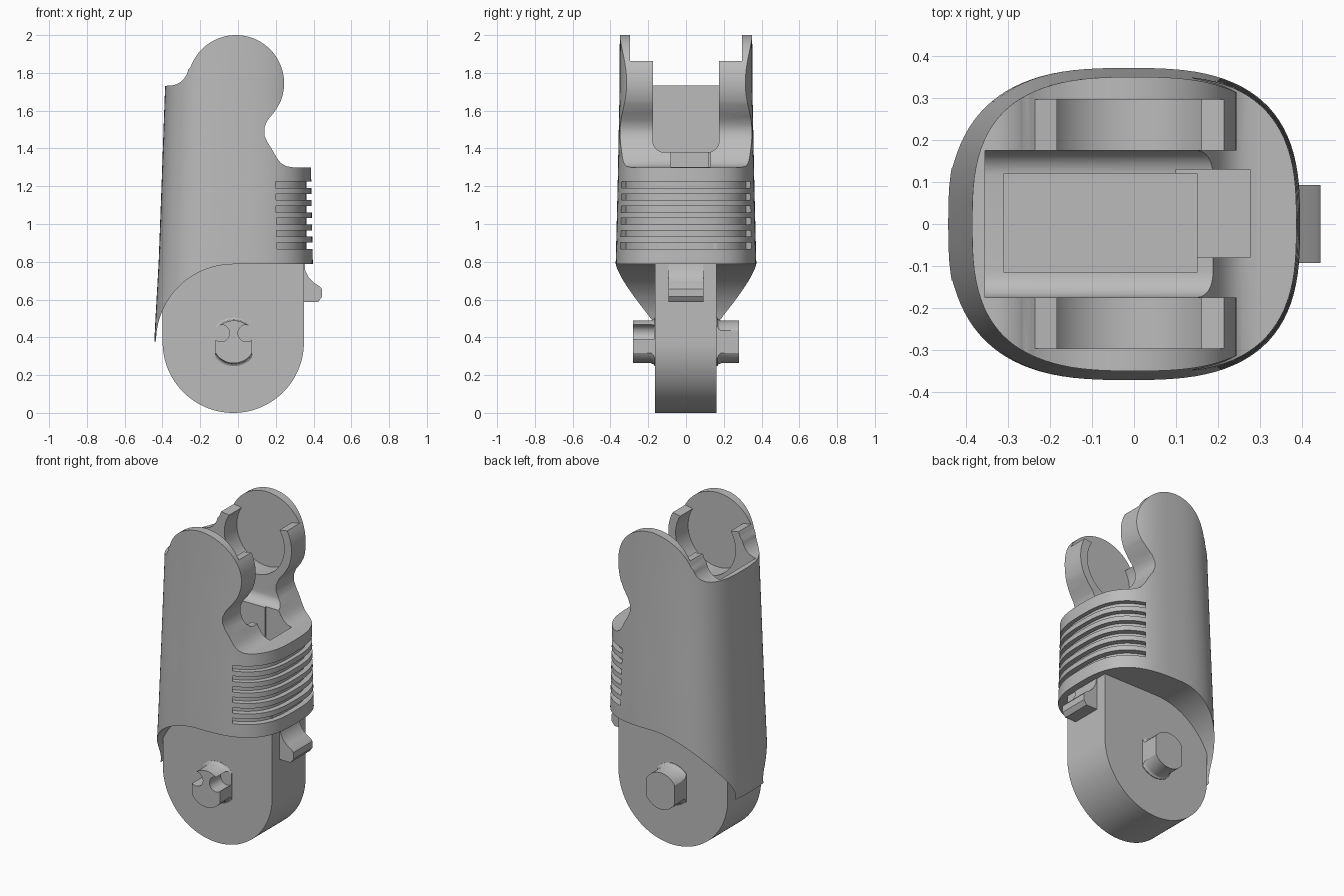
import bpy, bmesh, math
from math import cos, sin, radians, pi

if "Cube" in bpy.data.objects:
    bpy.data.objects.remove(bpy.data.objects["Cube"], do_unlink=True)

grey = bpy.data.materials.new("plain grey")
grey.use_nodes = True
grey.diffuse_color = (0.5, 0.5, 0.5, 1)
grey.node_tree.nodes["Principled BSDF"].inputs["Base Color"].default_value = (0.5, 0.5, 0.5, 1)


def finish(name, bm):
    bmesh.ops.recalc_face_normals(bm, faces=bm.faces)
    mesh = bpy.data.meshes.new(name)
    bm.to_mesh(mesh)
    bm.free()
    mesh.materials.append(grey)
    ob = bpy.data.objects.new(name, mesh)
    bpy.context.collection.objects.link(ob)
    return ob


def loft(name, rings):
    bm = bmesh.new()
    loops = [[bm.verts.new(p) for p in ring] for ring in rings]
    n = len(loops[0])
    for a, b in zip(loops, loops[1:]):
        for i in range(n):
            j = (i + 1) % n
            bm.faces.new((a[i], a[j], b[j], b[i]))
    bm.faces.new(loops[0])
    bm.faces.new(loops[-1])
    return finish(name, bm)


def prism(name, pts, axis, lo, hi):
    place = {"x": lambda p, d: (d, *p), "y": lambda p, d: (p[0], d, p[1]),
             "z": lambda p, d: (*p, d)}[axis]
    return loft(name, [[place(p, d) for p in pts] for d in (lo, hi)])


def box(name, x0, x1, y0, y1, z0, z1):
    return prism(name, [(x0, y0), (x1, y0), (x1, y1), (x0, y1)], "z", z0, z1)


def arc(cx, cz, r, a0, a1, n=24):
    return [(cx + r * cos(radians(a0 + (a1 - a0) * i / n)),
             cz + r * sin(radians(a0 + (a1 - a0) * i / n))) for i in range(n + 1)]


def disc(cx, cz, r, n=64):
    return arc(cx, cz, r, 0, 360 - 360 / n, n - 1)


def boolean(ob, cutter, mode="DIFFERENCE"):
    mod = ob.modifiers.new("cut", "BOOLEAN")
    mod.operation, mod.solver, mod.object = mode, "EXACT", cutter
    bpy.context.view_layer.objects.active = ob
    bpy.ops.object.modifier_apply(modifier=mod.name)
    bpy.data.objects.remove(cutter, do_unlink=True)


def smooth(ob, angle=30):
    bpy.ops.object.select_all(action="DESELECT")
    ob.select_set(True)
    bpy.context.view_layer.objects.active = ob
    bpy.ops.object.shade_smooth_by_angle(angle=radians(angle))


def oval(x0, x1, hy, n=96, power=2.85):
    pts = []
    for i in range(n):
        c, s = cos(2 * pi * i / n), sin(2 * pi * i / n)
        pts.append(((x0 + x1) / 2 + (x1 - x0) / 2 * math.copysign(abs(c) ** (2 / power), c),
                    hy * math.copysign(abs(s) ** (2 / power), s)))
    return pts


# Outer sleeve: rounded-box loft, trimmed by the side outline
sections = [(0.3, -0.447, 0.4, 0.37), (0.5, -0.437, 0.4, 0.372), (0.8, -0.42, 0.396, 0.372),
            (1.2, -0.405, 0.388, 0.362), (1.7, -0.387, 0.385, 0.352), (2.1, -0.375, 0.38, 0.35)]
sleeve = loft("outer_sleeve", [[(x, y, z) for x, y in oval(x0, x1, hy)]
                               for z, x0, x1, hy in sections])
PX, PZ = -0.025, 0.378      # lower pivot
HX, HZ = -0.011, 1.745      # upper pivot
outline = ([(-0.6, 1.73)] + arc(-0.365, 1.835, 0.103, 270, 350, 10)
           + arc(HX, HZ, 0.255, 160, -25, 48)
           + [(0.19, 1.59), (0.157, 1.55), (0.139, 1.51), (0.139, 1.47), (0.155, 1.435),
              (0.18, 1.395), (0.205, 1.35), (0.227, 1.322), (0.255, 1.306), (0.29, 1.3),
              (0.6, 1.3), (0.6, 0.787)]
           + arc(PX, PZ, 0.409, 90, 180, 32) + [(-0.6, PZ)])
boolean(sleeve, prism("outline_cutter", outline, "y", -0.6, 0.6), "INTERSECT")

# Channel between the two ears, with a rounded floor
channel = ([(-0.175, 2.2)] + arc(-0.115, 1.44, 0.06, 180, 270, 8)
           + arc(0.115, 1.44, 0.06, 270, 360, 8) + [(0.175, 2.2)])
boolean(sleeve, prism("channel_cutter", channel, "x", -0.355, 0.6))

# Stepped pocket below the channel floor
boolean(sleeve, box("pocket_cutter", -0.31, 0.15, -0.116, 0.12, 0.95, 1.5))
boolean(sleeve, box("front_pocket_cutter", 0.1, 0.277, -0.08, 0.13, 1.05, 1.5))

# Snap sockets inside the ears, open at the top
for side in (-1, 1):
    lo, hi = sorted((side * 0.1, side * 0.297))
    boolean(sleeve, prism("socket_cutter", disc(HX, HZ, 0.205), "y", lo, hi))
    slot = [(HX - 0.17, 1.855), (HX + 0.17, 1.855), (HX + 0.26, 1.87),
            (HX + 0.26, 2.2), (HX - 0.26, 2.2), (HX - 0.26, 1.87)]
    boolean(sleeve, prism("socket_mouth_cutter", slot, "y", lo, hi))

# Grip grooves wrapping round the front of the sleeve
half = [p for p in oval(-0.41, 0.39, 0.367, 192) if p[0] > 0.2]
half.sort(key=lambda p: p[1])
inner = [(x - 0.028, y * 0.925) for x, y in half]
outer = [(x + 0.05, y * 1.15) for x, y in half]
for i in range(6):
    z = 0.885 + i * 0.0645
    boolean(sleeve, prism("groove_cutter", outer + inner[::-1], "z", z - 0.017, z + 0.017))
smooth(sleeve)

# Lower hinge plate with round end
plate = prism("hinge_plate", arc(PX, 0.374, 0.374, 180, 360, 64)
              + [(0.349, 0.9), (-0.399, 0.9)], "y", -0.165, 0.162)
smooth(plate)

# Hinge pegs with flattened sides and a flared collar
for side, name in ((-1, "front_peg"), (1, "rear_peg")):
    rings = [(0.14, 0.128), (0.166, 0.128), (0.172, 0.119), (0.185, 0.113), (0.28, 0.113)]
    peg = loft(name, [[(x, side * y, z) for x, z in disc(-0.022, 0.376, r, 48)]
                      for y, r in rings])
    boolean(peg, box("peg_flat_cutter", -0.118, 0.074, -0.5, 0.5, 0.2, 0.6), "INTERSECT")
    if side < 0:
        for x in (-0.09, 0.045):
            boolean(peg, prism("peg_notch_cutter", disc(x, 0.422, 0.045, 32), "y", -0.4, -0.17))
    smooth(peg)

# Latch tab under the grip
tab = prism("latch_tab", [(0.3, 0.8), (0.352, 0.8), (0.356, 0.755), (0.375, 0.715),
                          (0.4, 0.69), (0.435, 0.668), (0.445, 0.655), (0.445, 0.615),
                          (0.425, 0.588), (0.3, 0.588)], "y", -0.093, 0.093)
smooth(tab)
